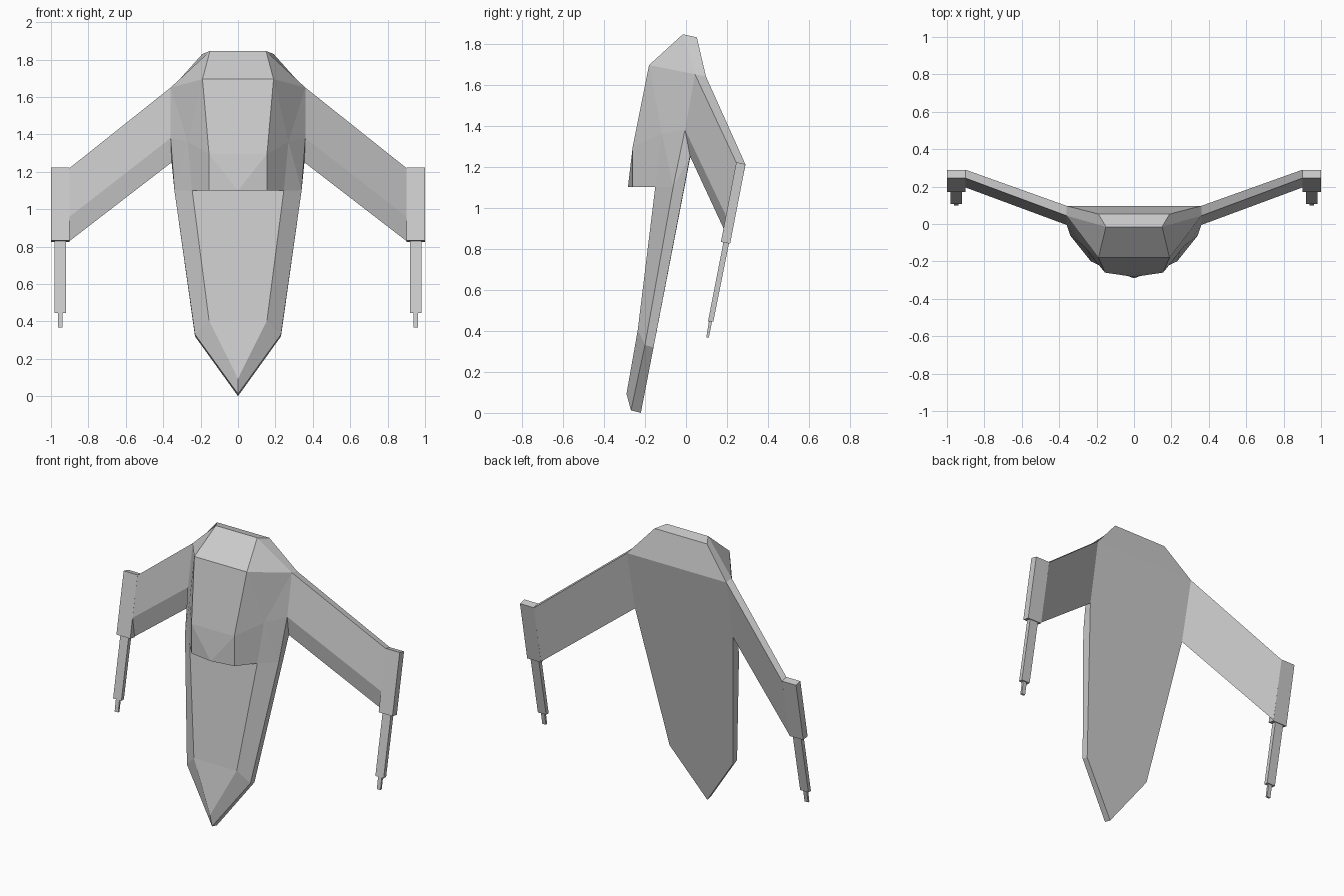
import bpy, bmesh

if "Cube" in bpy.data.objects:
    bpy.data.objects.remove(bpy.data.objects["Cube"])


def half_mesh(name, points, faces):
    """Build the +x half of a part and mirror it across x = 0."""
    bm = bmesh.new()
    v = {k: bm.verts.new(p) for k, p in points.items()}
    for f in faces:
        bm.faces.new([v[k] for k in f])
    bmesh.ops.recalc_face_normals(bm, faces=bm.faces)
    me = bpy.data.meshes.new(name)
    bm.to_mesh(me)
    bm.free()
    ob = bpy.data.objects.new(name, me)
    bpy.context.collection.objects.link(ob)
    mod = ob.modifiers.new("mirror", 'MIRROR')
    mod.use_clip = True
    return ob


def prism(name, start, end):
    """Closed six-sided solid between two four-point sections."""
    pts = dict(zip("abcdefgh", list(start) + list(end)))
    half_mesh(name, pts, ["abcd", "efgh", "abfe", "bcgf", "cdhg", "daeh"])


def rect(x, y, z, w, d):
    return [(x + sx * w / 2, y + sy * d / 2, z)
            for sx, sy in ((-1, -1), (1, -1), (1, 1), (-1, 1))]


# Fuselage: tilted flat hull with a raised canopy
hull = {
    # nose tip: deck, rim, back
    "a": (0, -.29, .093), "b": (0, -.268, .012), "c": (0, -.22, 0),
    # nose shoulders: deck, rim, back, deck centre
    "d": (.155, -.235, .405), "e": (.23, -.2, .33), "f": (.23, -.158, .32),
    "x": (0, -.235, .405),
    # step between deck and canopy
    "g": (.245, -.15, 1.10), "h": (.34, -.063, 1.10), "D": (0, -.15, 1.10),
    "i": (0, -.283, 1.10), "j": (.155, -.26, 1.10),
    # canopy cheeks and lower wing root
    "k": (.155, -.26, 1.295), "K": (0, -.26, 1.295), "v": (.27, -.117, 1.36),
    "m": (.36, -.005, 1.38), "n": (.355, .02, 1.25),
    # brow and upper wing root
    "o": (.19, -.18, 1.695), "O": (0, -.18, 1.695),
    "p": (.36, .044, 1.65), "q": (.36, .097, 1.64), "Q": (0, .097, 1.64),
    # top cap
    "r": (.15, -.015, 1.845), "R": (0, -.015, 1.845),
    "s": (.19, .053, 1.83), "S": (0, .053, 1.83),
}
half_mesh("fuselage", hull, [
    "OokK", "Kki", "kji", "okv", "opv", "pmv", "kvgj", "vmh", "vhg", "ijgD",
    "Dgdx", "xda", "ghed", "deba", "mhn", "hefn", "efcb", "pmnq",
    "cfnqQ", "qsSQ", "srRS", "roOR", "orp", "rsqp"])

# Wings: swept from the fuselage root to the pod
tip = [(.9, .245, 1.22), (.9, .29, 1.21), (.9, .215, .83), (.9, .195, .96)]
prism("wings", [hull[k] for k in "pqnm"], tip)

# Wingtip pods
side = [(.245, 1.222), (.29, 1.212), (.215, .825), (.17, .833)]
prism("wingtip_pods", [(.9, y, z) for y, z in side], [(1, y, z) for y, z in side])

# Guns: barrel and thin muzzle
prism("gun_barrels", rect(.95, .198, .84, .06, .028), rect(.95, .12, .445, .06, .026))
prism("gun_muzzles", rect(.95, .12, .45, .026, .015), rect(.95, .105, .367, .026, .013))
